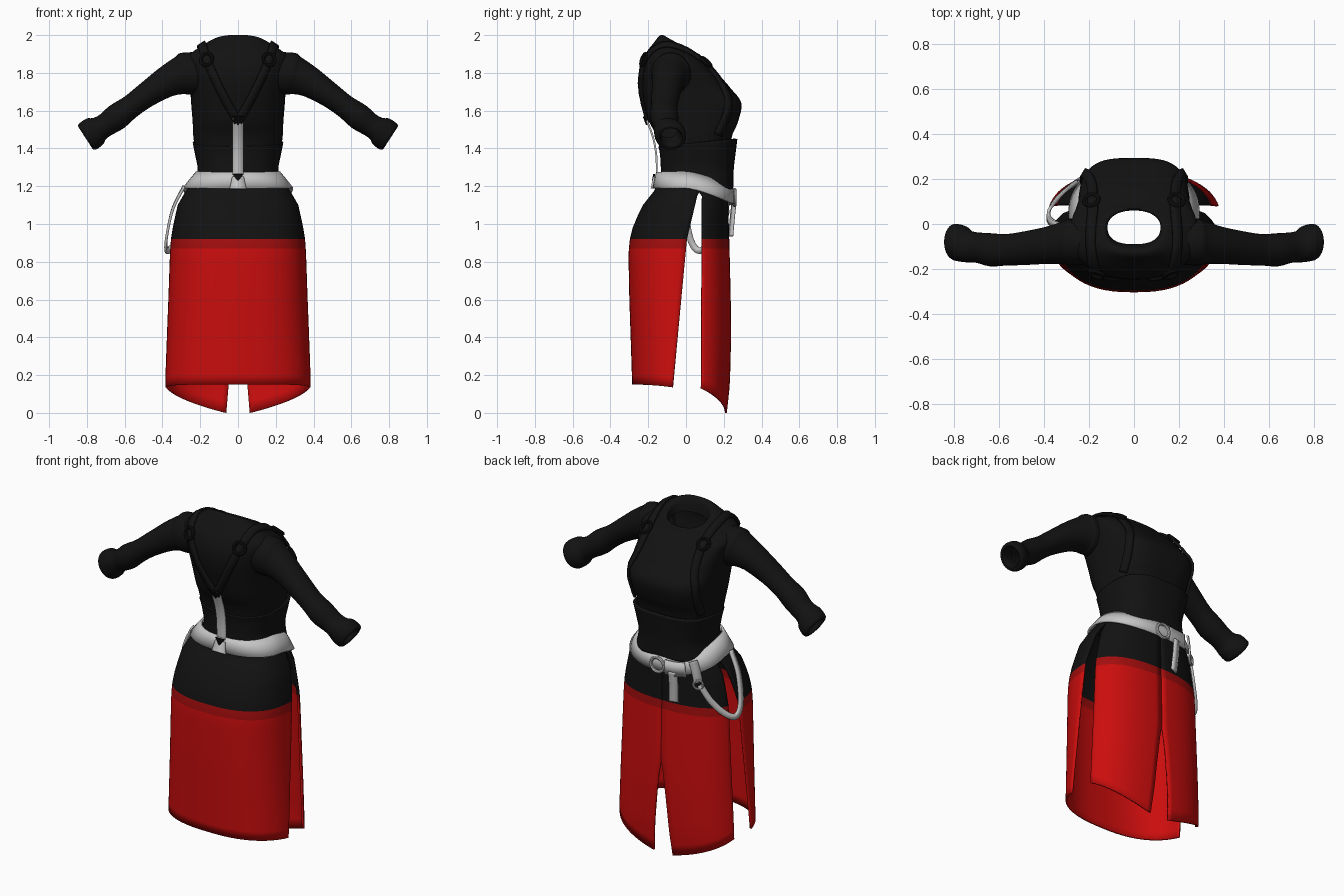
import bpy, bmesh, math
from mathutils import Vector, Matrix
from mathutils.bvhtree import BVHTree

if "Cube" in bpy.data.objects:
    bpy.data.objects.remove(bpy.data.objects["Cube"])


def material(name, rgb):
    m = bpy.data.materials.new(name)
    m.diffuse_color = (*rgb, 1)
    m.use_nodes = True
    m.node_tree.nodes["Principled BSDF"].inputs["Base Color"].default_value = m.diffuse_color
    return m


BLACK = material("black cloth", (0.006, 0.006, 0.006))
RED = material("red cloth", (0.6, 0.004, 0.004))
DARK = material("dark red trim", (0.36, 0.004, 0.004))
GREY = material("light grey leather", (0.56, 0.56, 0.56))


def make(name, verts, faces, mats, indices=None, thick=0.0, offset=-1):
    me = bpy.data.meshes.new(name)
    me.from_pydata([tuple(v) for v in verts], [], faces)
    for m in mats:
        me.materials.append(m)
    if indices:
        for p, i in zip(me.polygons, indices):
            p.material_index = i
    bm = bmesh.new()
    bm.from_mesh(me)
    bmesh.ops.recalc_face_normals(bm, faces=bm.faces)
    bm.to_mesh(me)
    bm.free()
    ob = bpy.data.objects.new(name, me)
    bpy.context.collection.objects.link(ob)
    if thick:
        s = ob.modifiers.new("thickness", 'SOLIDIFY')
        s.thickness, s.offset = thick, offset
    bpy.ops.object.select_all(action='DESELECT')
    ob.select_set(True)
    bpy.context.view_layer.objects.active = ob
    bpy.ops.object.shade_smooth_by_angle(angle=math.radians(40))
    return ob


def grid(rows, closed):
    """Join rows of points into one vertex list and quads."""
    n = len(rows[0])
    verts = [p for r in rows for p in r]
    faces = [(i * n + j, i * n + (j + 1) % n, (i + 1) * n + (j + 1) % n, (i + 1) * n + j)
             for i in range(len(rows) - 1) for j in range(n if closed else n - 1)]
    return verts, faces


def smooth(pts, k=4):
    """Catmull-Rom through a list of tuples."""
    out = []
    P = [Vector(p) for p in pts]
    for i in range(len(P) - 1):
        a, b, c, d = P[max(i - 1, 0)], P[i], P[i + 1], P[min(i + 2, len(P) - 1)]
        for j in range(k):
            t = j / k
            out.append(0.5 * (2 * b + (c - a) * t + (2 * a - 5 * b + 4 * c - d) * t * t
                              + (3 * b - a - 3 * c + d) * t ** 3))
    return out + [P[-1]]


def spow(v, p):
    return math.copysign(abs(v) ** p, v)


def body_ring(zb, zf, w, yb, yf, p, n=56):
    """Cross-section: back/front height, half width, back/front y, front squareness."""
    yc, hy, ring = (yb + yf) / 2, (yf - yb) / 2, []
    for j in range(n):
        t = 2 * math.pi * j / n
        e = p if math.sin(t) > 0 else 0.8
        s = spow(math.sin(t), e)
        ring.append(Vector((w * spow(math.cos(t), e), yc + hy * s, zb + (zf - zb) * (s + 1) / 2)))
    return ring


# Jacket body with open neck
sections = [(1.2, 1.2, .23, -.125, .225, .8), (1.28, 1.28, .205, -.125, .23, .8),
            (1.45, 1.45, .235, -.15, .24, .75), (1.54, 1.54, .24, -.195, .275, .65),
            (1.64, 1.64, .248, -.225, .293, .6), (1.74, 1.72, .255, -.245, .235, .65),
            (1.83, 1.79, .272, -.243, .175, .7), (1.9, 1.84, .28, -.215, .125, .75),
            (1.96, 1.875, .215, -.17, .09, .8), (2.0, 1.9, .145, -.135, .07, .85),
            (1.985, 1.885, .122, -.105, .06, .9), (1.92, 1.84, .118, -.09, .065, .9)]
body_v, body_f = grid([body_ring(*s) for s in smooth(sections)], True)
make("jacket_body", body_v, body_f, [BLACK])
tree = BVHTree.FromPolygons(body_v, body_f)

# Corset over the waist
corset = [(1.2, 1.18, .235, -.135, .25, .75), (1.28, 1.28, .213, -.133, .252, .75),
          (1.37, 1.37, .228, -.138, .262, .75), (1.41, 1.45, .24, -.147, .272, .7)]
make("corset", *grid([body_ring(*s) for s in smooth(corset)], True), [BLACK], thick=.014)

# Sleeves: x, y, z, y radius, upright radius
arm = [(.2, -.08, 1.80, .1, .11), (.285, -.08, 1.795, .105, .112), (.31, -.083, 1.785, .097, .1),
       (.39, -.095, 1.745, .083, .08), (.49, -.108, 1.68, .075, .066), (.57, -.115, 1.62, .07, .062),
       (.64, -.115, 1.568, .074, .07), (.7, -.105, 1.525, .068, .062), (.735, -.1, 1.505, .072, .066),
       (.755, -.09, 1.492, .08, .08), (.79, -.082, 1.467, .083, .083), (.806, -.08, 1.457, .074, .074),
       (.8, -.08, 1.461, .055, .055), (.74, -.095, 1.5, .05, .05)]
for side, label in ((1, "right"), (-1, "left")):
    rows = []
    for i, (x, y, z, ry, rz) in enumerate(smooth(arm, 3)):
        a = math.radians(min(33, 5 + max(0, x - .27) * 250))
        ring = []
        for j in range(28):
            t = 2 * math.pi * j / 28
            h = rz * math.sin(t)
            ring.append((side * (x + h * math.sin(a)), y + ry * math.cos(t), z + h * math.cos(a)))
        rows.append(ring)
    make(label + "_sleeve", *grid(rows, True), [BLACK])


# Skirt profile tables: height, half width, back depth, front depth
PROFILE = [(0, .385, .28, .212), (.15, .385, .28, .228), (.4, .373, .288, .234), (.6, .364, .295, .232),
           (.85, .355, .3, .226), (.92, .35, .292, .224), (1.0, .337, .272, .221), (1.1, .314, .222, .22),
           (1.18, .268, .158, .22), (1.24, .22, .135, .215)]


def lookup(table, z):
    for a, b in zip(table, table[1:]):
        if z <= b[0]:
            f = max(0, (z - a[0]) / (b[0] - a[0]))
            return [p + (q - p) * f for p, q in zip(a[1:], b[1:])]
    return table[-1][1:]


E = 0.8


def skirt_point(t, z):
    w, b, f = lookup(PROFILE, z)
    s = spow(math.sin(t), E)
    return (w * spow(math.cos(t), E), s * (f if s > 0 else b), z)


def edge_angle(y, z):
    w, b, f = lookup(PROFILE, z)
    return math.asin(spow(y / (f if y > 0 else b), 1 / E))


BACK_EDGE = [(.13, -.07), (.5, -.035), (.92, .005), (1.15, .06), (1.17, .07)]
FRONT_EDGE = [(.13, .08), (1.15, .085), (1.17, .07)]
TOP_ROWS = [1.24, 1.2, 1.17, 1.15, 1.1, 1.04, .98, .92, .87]


def panel(name, span, hem, n):
    """span(z) gives start and end angles, hem(u) the bottom height."""
    rows = []
    for i in range(len(TOP_ROWS) + 14):
        row = []
        for j in range(n + 1):
            u = j / n
            z = TOP_ROWS[i] if i < 9 else .87 + (hem(u) - .87) * (i - 8) / 14
            a, b = span(z)
            row.append(skirt_point(a + (b - a) * u, z))
        rows.append(row)
    v, f = grid(rows, False)
    idx = [0 if k // n < 7 else 2 if k // n == 7 else 1 for k in range(len(f))]
    make(name, v, f, [BLACK, RED, DARK], idx, .01, 0)


def back_span(z):
    a = edge_angle(lookup(BACK_EDGE, z)[0], z)
    return a, -math.pi - a


def front_span(side):
    def span(z):
        gap = 0 if z > .55 else .062 * (1 - z / .55) ** .7
        a = edge_angle(lookup(FRONT_EDGE, z)[0], z)
        b = math.acos((gap / lookup(PROFILE, z)[0]) ** (1 / E))
        return (a, b) if side > 0 else (math.pi - a, math.pi - b)
    return span


panel("skirt_back_panel", back_span, lambda u: .15 - .015 * abs(2 * u - 1) ** 4, 48)
for side, label in ((1, "right"), (-1, "left")):
    panel("skirt_front_panel_" + label, front_span(side), lambda u: .13 * (1 - u), 20)

# Belt, dipping towards the chest side
rows = []
for w, b, f, z in ((.214, -.147, .238, 1.272), (.245, -.155, .246, 1.235), (.283, -.165, .246, 1.187)):
    ring = body_ring(z, z, w, b, f, .8)
    for p in ring:
        p.z -= .08 * max(0, p.y / .24) ** 1.4
    rows.append(ring)
make("belt", *grid(rows, True), [GREY], thick=.012, offset=1)


def ribbon(name, pts, width, mat, surface=None, taper=1.0, thick=.01):
    """Flat strap along a path, optionally laid onto the jacket."""
    path = smooth(pts, 6)
    normals = []
    for i, p in enumerate(path):
        n = Vector((p.x, p.y, 0)).normalized()
        if surface:
            q, n, _, _ = surface.find_nearest(p)
            if n.dot(q - Vector((0, -.02, 1.65))) < 0:
                n = -n
            path[i] = q + n * .008
        normals.append(n)
    rows = []
    for i, p in enumerate(path):
        d = path[min(i + 1, len(path) - 1)] - path[max(i - 1, 0)]
        h = d.cross(normals[i]).normalized() * width / 2 * (1 + (taper - 1) * i / (len(path) - 1))
        rows.append((p - h, p + h))
    make(name, *grid(rows, False), [mat], thick=thick, offset=0)


def ring(name, pos, normal, R, r, mat):
    bpy.ops.mesh.primitive_torus_add(major_radius=R, minor_radius=r, major_segments=28, minor_segments=8,
                                     location=pos, rotation=Vector(normal).to_track_quat('Z', 'Y').to_euler())
    ob = bpy.context.object
    ob.name = name
    ob.data.materials.append(mat)
    bpy.ops.object.shade_smooth_by_angle(angle=math.radians(40))


# Harness straps and rings over the shoulders
for side, label in ((1, "right"), (-1, "left")):
    s = side
    ribbon("harness_" + label, [(0, -.21, 1.54), (s * .08, -.24, 1.68), (s * .16, -.23, 1.85), (s * .19, -.12, 1.95),
                                (s * .18, .06, 1.87), (s * .19, .18, 1.76), (s * .215, .22, 1.62),
                                (s * .22, .17, 1.47)], .045, BLACK, tree, thick=.014)
    for part, p in (("back", (s * .165, -.22, 1.87)), ("chest", (s * .185, .09, 1.84))):
        q, n, _, _ = tree.find_nearest(Vector(p))
        n = n if n.dot(q - Vector((0, -.02, 1.65))) > 0 else -n
        ring("harness_ring_" + part + "_" + label, q + n * .016, n, .033, .009, BLACK)

# Back strap with its pointed black tabs
ribbon("back_strap", [(0, -.212, 1.56), (0, -.175, 1.46), (0, -.157, 1.36), (0, -.155, 1.25)], .058, GREY)
ribbon("back_strap_top_tab", [(0, -.224, 1.57), (0, -.207, 1.525)], .06, BLACK, taper=.05)
ribbon("back_strap_low_tab", [(0, -.168, 1.265), (0, -.175, 1.23)], .06, BLACK, taper=.05)
ribbon("belt_back_keeper", [(0, -.168, 1.25), (0, -.182, 1.187)], .06, GREY, taper=1.5)

# Buckle ring, hanging tongue and side loop on the belt
ring("buckle_ring", (.01, .258, 1.14), (0, 1, 0), .042, .009, GREY)
ribbon("belt_tongue_plate", [(-.04, .257, 1.14), (-.1, .25, 1.14), (-.16, .235, 1.145)], .085, GREY)
ribbon("belt_tongue", [(-.09, .255, 1.12), (-.09, .245, 1.03), (-.085, .237, .935)], .05, GREY)
ribbon("loop_hanger", [(-.2, .218, 1.2), (-.215, .212, 1.14), (-.225, .205, 1.075)], .05, GREY)
ring("loop_ring", (-.228, .21, 1.065), (-.5, .85, 0), .026, .007, GREY)
ribbon("side_loop", [(-.235, .2, 1.06), (-.285, .165, .96), (-.345, .11, .88), (-.378, .06, .862),
                     (-.378, .02, .93), (-.345, -.005, 1.08), (-.285, -.02, 1.2)], .034, GREY, thick=.014)
